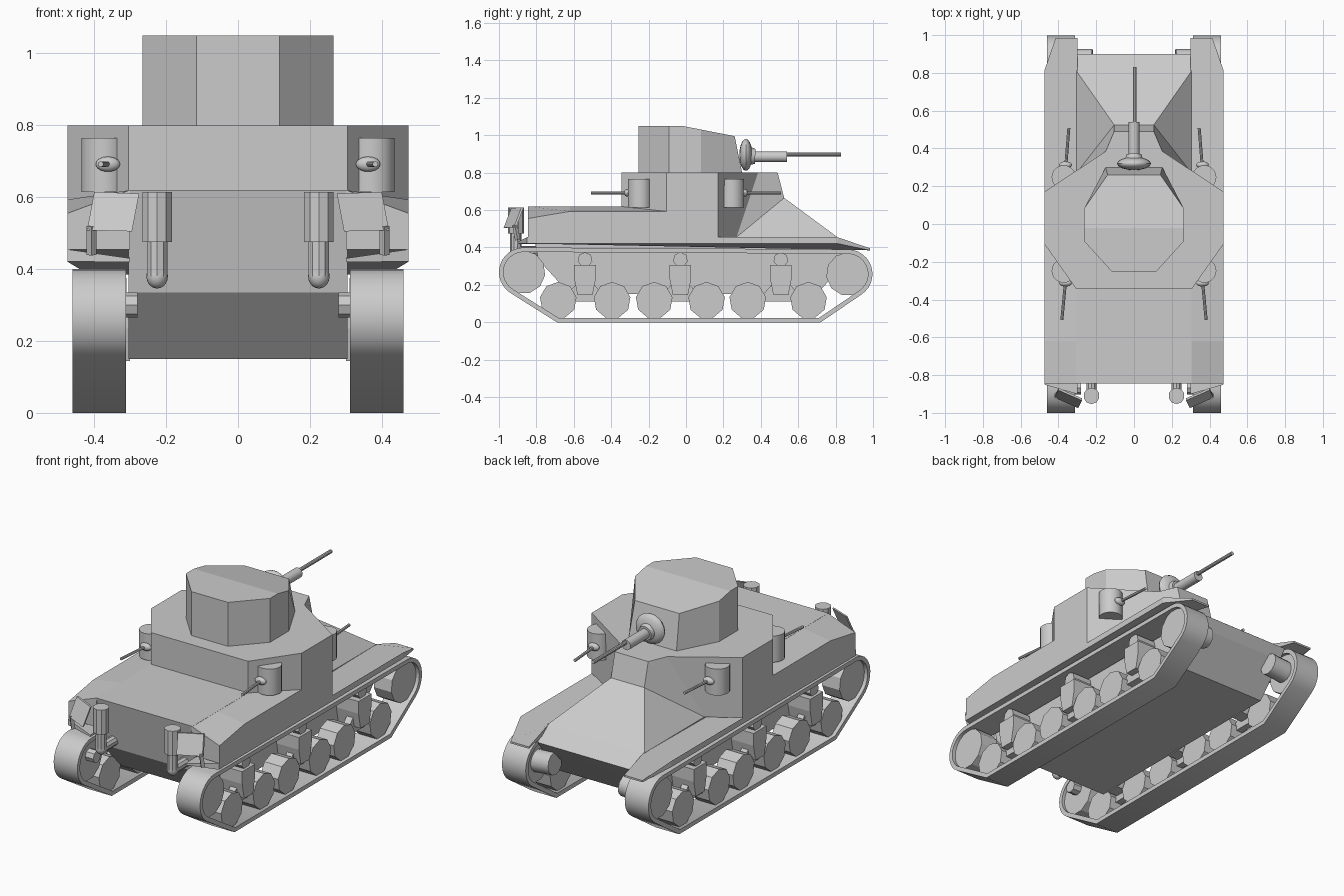
import bpy, bmesh, math
from mathutils import Vector

cube = bpy.data.objects.get("Cube")
if cube:
    bpy.data.objects.remove(cube, do_unlink=True)

grey = bpy.data.materials.new("plain_grey")
grey.use_nodes = True
grey.diffuse_color = (0.6, 0.6, 0.6, 1)
grey.node_tree.nodes["Principled BSDF"].inputs["Base Color"].default_value = (0.6, 0.6, 0.6, 1)


def finish(name, bm, smooth=False):
    bmesh.ops.recalc_face_normals(bm, faces=bm.faces)
    mesh = bpy.data.meshes.new(name)
    bm.to_mesh(mesh)
    bm.free()
    mesh.materials.append(grey)
    obj = bpy.data.objects.new(name, mesh)
    bpy.context.collection.objects.link(obj)
    if smooth:
        bpy.ops.object.select_all(action='DESELECT')
        obj.select_set(True)
        bpy.context.view_layer.objects.active = obj
        bpy.ops.object.shade_smooth_by_angle(angle=math.radians(35))
    return obj


def loft(name, rings, caps=True, closed=False, smooth=False):
    """Skin matching rings of points; closed joins the last ring to the first."""
    bm = bmesh.new()
    vs = [[bm.verts.new(p) for p in ring] for ring in rings]
    n = len(vs[0])
    pairs = list(zip(vs, vs[1:])) + ([(vs[-1], vs[0])] if closed else [])
    for a, b in pairs:
        for i in range(n):
            j = (i + 1) % n
            bm.faces.new((a[i], a[j], b[j], b[i]))
    if caps and not closed:
        bm.faces.new(vs[0])
        bm.faces.new(vs[-1])
    return finish(name, bm, smooth)


def side_prism(name, profile, x0, x1):
    """Extrude a (y, z) profile along x."""
    return loft(name, [[(x, y, z) for y, z in profile] for x in (x0, x1)])


def rod(name, a, b, r, sides=12, r2=None, smooth=True):
    a, b = Vector(a), Vector(b)
    bm = bmesh.new()
    bmesh.ops.create_cone(bm, cap_ends=True, segments=sides, radius1=r,
                          radius2=r if r2 is None else r2, depth=(b - a).length)
    bm.transform((b - a).to_track_quat('Z', 'Y').to_matrix().to_4x4())
    bmesh.ops.translate(bm, verts=bm.verts, vec=(a + b) / 2)
    return finish(name, bm, smooth)


def ball(name, centre, size):
    bm = bmesh.new()
    bmesh.ops.create_uvsphere(bm, u_segments=16, v_segments=10, radius=1)
    bmesh.ops.scale(bm, verts=bm.verts, vec=size)
    bmesh.ops.translate(bm, verts=bm.verts, vec=centre)
    return finish(name, bm, True)


# Hull tub with sloped ends
side_prism("hull", [(-0.845, 0.62), (-0.79, 0.335), (-0.62, 0.15), (0.7, 0.15), (0.86, 0.33),
                    (0.9, 0.387), (0.81, 0.455), (0.15, 0.455), (0.15, 0.62)], -0.305, 0.305)

# Fighting compartment: right half points, mirrored
half = {"A": (.305, -.345, .8), "B": (.475, -.105, .8), "C": (.475, .17, .8),
        "D": (.15, .385, .8), "E": (.105, .49, .8), "G": (.105, .525, .665),
        "a": (.305, -.345, .455), "b": (.475, -.105, .455), "c": (.475, .17, .455),
        "d": (.305, .27, .455), "f": (.305, .81, .455)}
bm = bmesh.new()
right = {k: bm.verts.new(p) for k, p in half.items()}
left = {k: bm.verts.new((-p[0], p[1], p[2])) for k, p in half.items()}
for side in (right, left):
    for face in ("ABba", "BCcb", "CDdc", "DEGd", "Gfd"):
        bm.faces.new([side[k] for k in face])
for loop in ("AE", "EG", "Gf", "Aa"):
    bm.faces.new([right[k] for k in loop] + [left[k] for k in reversed(loop)]) if loop != "AE" else \
        bm.faces.new([right[k] for k in "ABCDE"] + [left[k] for k in "EDCBA"])
bm.faces.new([right[k] for k in "abcdf"] + [left[k] for k in "fdcba"])
finish("fighting_compartment", bm)

# Turret: eight sided with a roof falling towards the gun
plan = [(.115, -.255), (.265, -.09), (.265, -.02), (.265, .08), (.14, .26)]
bm = bmesh.new()
top, base = {}, {}
for s in (1, -1):
    for i, (x, y) in enumerate(plan):
        top[s, i] = bm.verts.new((s * x, y, 1.05 - 0.196 * max(0, y + 0.02)))
        front = i == 4
        base[s, i] = bm.verts.new((s * (x + 0.01 * front), y + 0.04 * front, 0.8))
    for i in range(4):
        bm.faces.new((top[s, i], top[s, i + 1], base[s, i + 1], base[s, i]))
for i in (0, 4):
    bm.faces.new((top[1, i], top[-1, i], base[-1, i], base[1, i]))
for ids in ((0, 1, 2), (2, 3, 4)):
    bm.faces.new([top[1, i] for i in ids] + [top[-1, i] for i in reversed(ids)])
bm.faces.new([base[1, i] for i in range(5)] + [base[-1, i] for i in reversed(range(5))])
finish("turret", bm)

# Main gun
ball("gun_mantlet", (0, 0.32, 0.895), (0.09, 0.035, 0.085))
rod("gun_collar", (0, 0.32, 0.89), (0, 0.37, 0.887), 0.055, 14, 0.04)
rod("gun_sleeve", (0, 0.34, 0.885), (0, 0.54, 0.885), 0.029, 14)
rod("gun_barrel", (0.004, 0.5, 0.897), (0.004, 0.83, 0.897), 0.0105, 10)


def track_outline(inset):
    pts = []
    for cy, cz, start in ((-0.868, 0.268, 90), (0.865, 0.258, -58)):
        for i in range(13):
            t = math.radians(start + 148 * i / 12)
            r = 0.132 - inset
            pts.append((cy + r * math.cos(t), cz + r * math.sin(t)))
        if start == 90:
            pts += [(-0.69 + inset / 3, inset), (0.72 - inset / 3, inset)]
    return pts


for s, tag in ((1, "left"), (-1, "right")):
    # Track belt
    outer, inner = track_outline(0), track_outline(0.024)
    loft("track_" + tag, [[(s * x, y, z) for y, z in o] for x, o in
                          ((0.312, outer), (0.461, outer), (0.461, inner), (0.312, inner))],
         closed=True, smooth=True)

    # Wheels, drive housing and axle
    for y in (-0.683, -0.395, -0.17, 0.11, 0.33, 0.655):
        rod("road_wheel_" + tag, (s * 0.33, y, 0.117), (s * 0.44, y, 0.117), 0.099, 9, smooth=False)
    for y, z in ((-0.868, 0.268), (0.865, 0.258)):
        rod("end_wheel_" + tag, (s * 0.33, y, z), (s * 0.44, y, z), 0.116, 11, smooth=False)
    rod("final_drive_" + tag, (s * 0.22, 0.865, 0.275), (s * 0.335, 0.865, 0.265), 0.062, 12)
    rod("rear_axle_" + tag, (s * 0.28, -0.868, 0.3), (s * 0.35, -0.868, 0.3), 0.035, 8)

    # Bogies with return rollers
    for y in (-0.54, -0.03, 0.507):
        body = [(-.058, .305), (.058, .305), (.058, .235), (.04, .145), (-.04, .145), (-.058, .235)]
        side_prism("bogie_" + tag, [(y + a, z) for a, z in body], s * 0.3, s * 0.445)
        arm = [(-.13, .11), (.13, .11), (.05, .2), (-.05, .2)]
        side_prism("bogie_arm_" + tag, [(y + a, z) for a, z in arm], s * 0.365, s * 0.405)
        rod("return_roller_" + tag, (s * 0.31, y, 0.335), (s * 0.43, y, 0.335), 0.04, 7, smooth=False)

    # Fender, dropping at its front end
    fender = [(.30, -.9, .43), (.475, -.85, .455), (.475, .81, .455), (.415, .985, .395),
              (.30, .985, .395), (.30, .81, .455)]
    loft("fender_" + tag, [[(s * x, y, z - (t if -0.88 < y < 0.9 else t * 0.3)) for x, y, z in fender]
                           for t in (0, 0.034)])

    # Side box beside the engine deck
    box_in = [(-.845, .455), (-.845, .62), (-.62, .62), (-.1, .62), (-.1, .455)]
    box_out = [(-.845, .455), (-.845, .555), (-.62, .593), (-.1, .593), (-.1, .455)]
    loft("side_box_" + tag, [[(s * x, y, z) for y, z in ring]
                             for x, ring in ((.3, box_in), (.475, box_out))])

    # Corner machine guns in round mounts
    for cy, d, end in ((-0.247, -1, "rear"), (0.247, 1, "front")):
        rod(f"gun_mount_{end}_{tag}", (s * 0.372, cy, 0.615), (s * 0.372, cy, 0.765), 0.064, 20)
        ball(f"gun_ball_{end}_{tag}", (s * 0.362, cy + d * 0.066, 0.692), (0.034, 0.018, 0.021))
        tip = 0.382 if d < 0 else 0.345
        rod(f"machine_gun_{end}_{tag}", (s * 0.362, cy + d * 0.05, 0.692), (s * tip, d * 0.508, 0.692), 0.008, 8)

    # Exhaust: muffler, down pipe and elbow
    rod("muffler_" + tag, (s * 0.225, -0.91, 0.475), (s * 0.225, -0.91, 0.615), 0.043, 10)
    rod("exhaust_pipe_" + tag, (s * 0.225, -0.91, 0.38), (s * 0.225, -0.91, 0.48), 0.03, 10)
    ball("exhaust_elbow_" + tag, (s * 0.225, -0.91, 0.38), (0.03, 0.03, 0.034))
    rod("exhaust_inlet_" + tag, (s * 0.225, -0.91, 0.38), (s * 0.225, -0.77, 0.38), 0.028, 10)

    # Tilted rear guard plate on a small foot
    plate = [(.40, -.88, .615), (.275, -.935, .61), (.295, -.975, .505), (.42, -.92, .508)]
    loft("guard_plate_" + tag, [[(s * x, y + t, z) for x, y, z in plate] for t in (0, 0.012)])
    rod("guard_foot_" + tag, (s * 0.408, -0.9, 0.44), (s * 0.408, -0.915, 0.52), 0.014, 4, smooth=False)
